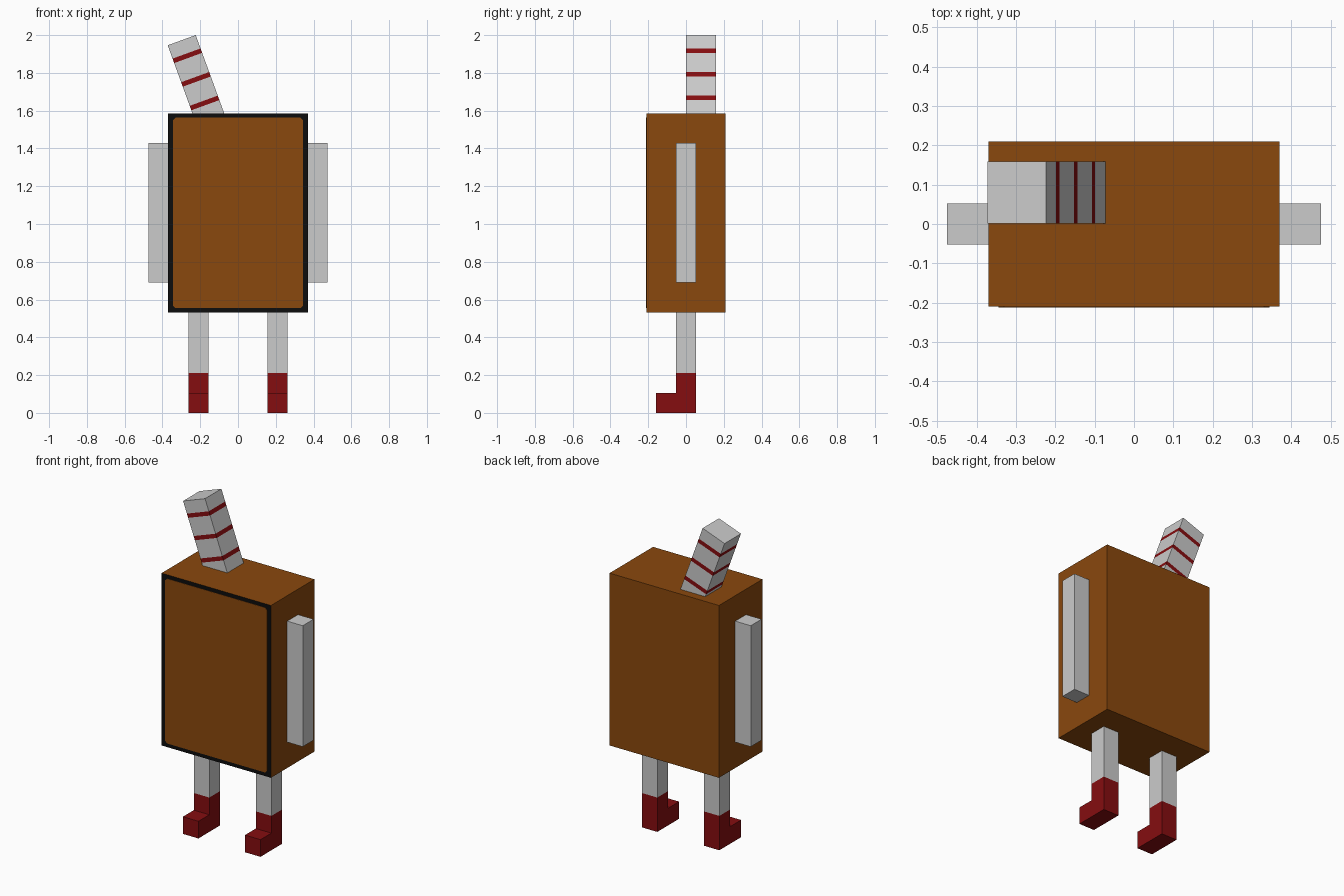
import bpy, bmesh
from math import radians
from mathutils import Matrix, Vector

cube = bpy.data.objects.get("Cube")
if cube:
    bpy.data.objects.remove(cube, do_unlink=True)


def material(name, rgb):
    mat = bpy.data.materials.new(name)
    mat.use_nodes = True
    mat.diffuse_color = (*rgb, 1)
    mat.node_tree.nodes["Principled BSDF"].inputs["Base Color"].default_value = (*rgb, 1)
    return mat


BROWN = material("brown", (0.254, 0.065, 0.004))
BLACK = material("black", (0.004, 0.004, 0.004))
GREY = material("light grey", (0.6, 0.6, 0.6))
RED = material("dark red", (0.235, 0.004, 0.005))


def finish(name, bm, *mats):
    bmesh.ops.recalc_face_normals(bm, faces=bm.faces)
    mesh = bpy.data.meshes.new(name)
    bm.to_mesh(mesh)
    bm.free()
    for mat in mats:
        mesh.materials.append(mat)
    obj = bpy.data.objects.new(name, mesh)
    bpy.context.collection.objects.link(obj)
    return obj


def box(lo, hi):
    """Box mesh between two opposite corners."""
    lo, hi = Vector(lo), Vector(hi)
    bm = bmesh.new()
    place = Matrix.Translation((lo + hi) / 2) @ Matrix.Diagonal((*(hi - lo), 1))
    bmesh.ops.create_cube(bm, size=1, matrix=place)
    return bm


def prism(points, step):
    """Outline of 3D points pushed along a vector."""
    bm = bmesh.new()
    face = bm.faces.new([bm.verts.new(p) for p in points])
    new = bmesh.ops.extrude_face_region(bm, geom=[face], use_keep_orig=True)["geom"]
    bmesh.ops.translate(bm, vec=step, verts=[v for v in new if isinstance(v, bmesh.types.BMVert)])
    return bm


# Body, with a black front that shows as the border
BOTTOM, TOP, HALF_X, HALF_Y = 0.532, 1.586, 0.37, 0.21
bm = box((-HALF_X, -HALF_Y, BOTTOM), (HALF_X, HALF_Y, TOP))
for f in bm.faces:
    f.normal_update()
    f.material_index = 1 if f.normal.y < -0.5 else 0
finish("body", bm, BROWN, BLACK)

# Brown front panel with clipped corners
w, rim, clip = HALF_X - 0.025, 0.023, 0.014
lo, hi = BOTTOM + rim, TOP - rim
outline = [(w - clip, lo), (w, lo + clip), (w, hi - clip), (w - clip, hi)]
outline += [(-x, z) for x, z in reversed(outline)]
finish("front_panel", prism([(x, -HALF_Y, z) for x, z in outline], (0, -0.002, 0)), BROWN)

# Arms, legs and boots on both sides
R = 0.0525
boot = [(R, 0), (-3 * R, 0), (-3 * R, 2 * R), (-R, 2 * R), (-R, 4 * R), (R, 4 * R)]
for side, s in (("left", 1), ("right", -1)):
    arm = sorted((s * HALF_X, s * 0.475))
    finish(side + "_arm", box((arm[0], -R, 0.69), (arm[1], R, 1.43)), GREY)
    leg = s * 0.21
    finish(side + "_leg", box((leg - R, -R, 4 * R), (leg + R, R, BOTTOM)), GREY)
    finish(side + "_boot", prism([(leg - R, y, z) for y, z in boot], (2 * R, 0, 0)), RED)

# Leaning straw, its origin at the centre of its top end
H = 0.079
bm = box((-H, -H, -0.47), (H, H, 0))
stripes = [(-d - 0.025, -d) for d in (0.075, 0.208, 0.341)]
for cut in (z for stripe in stripes for z in stripe):
    bmesh.ops.bisect_plane(bm, geom=bm.verts[:] + bm.edges[:] + bm.faces[:],
                           plane_co=(0, 0, cut), plane_no=(0, 0, 1))
for f in bm.faces:
    z = f.calc_center_median().z
    f.material_index = int(any(a < z < b for a, b in stripes))
straw = finish("straw", bm, GREY, RED)
straw.location = (-0.298, 0.08, 1.973)
straw.rotation_euler.y = radians(-20)
